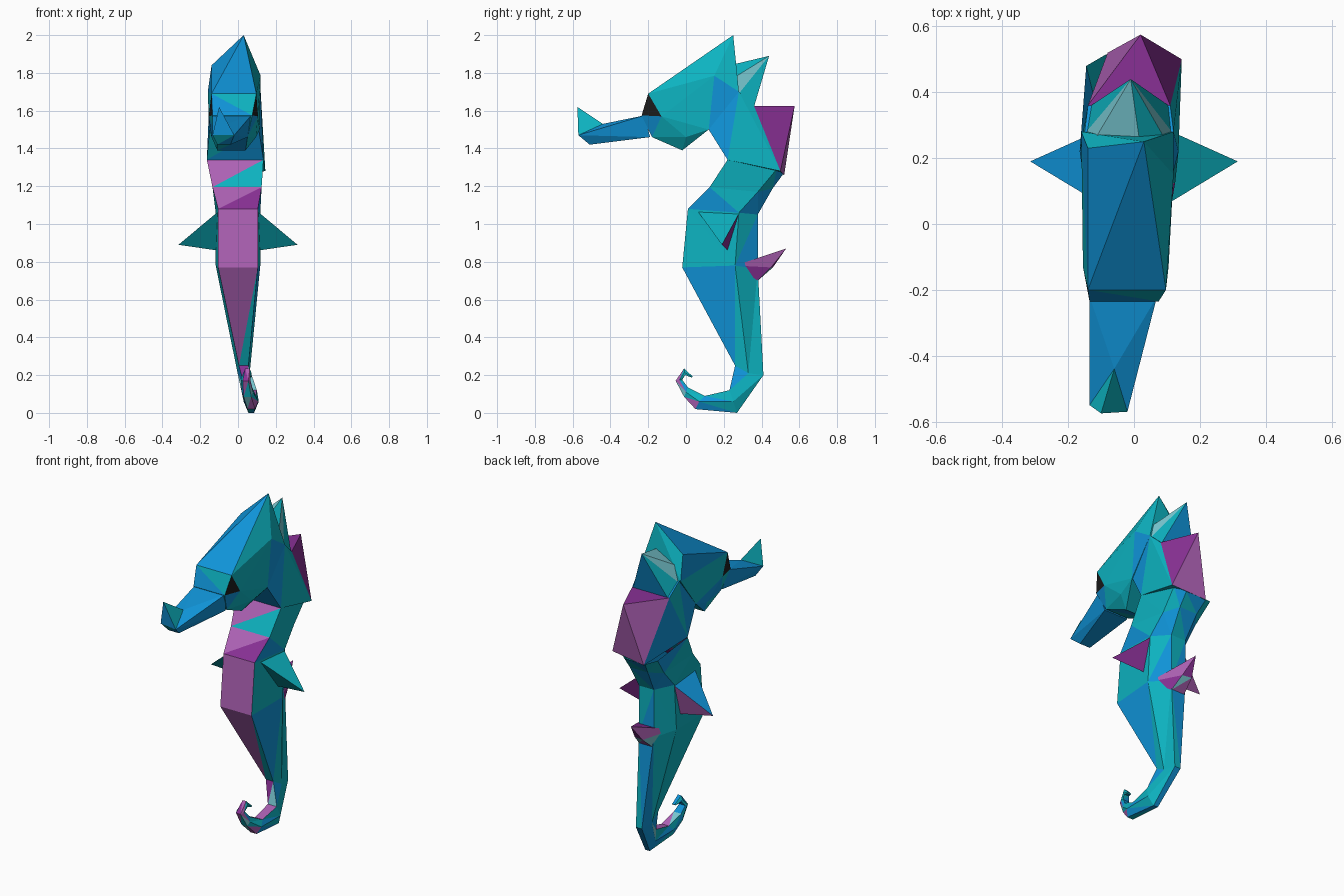
import bpy, bmesh, random
random.seed(7)

def mat(name, r, g, b):
    m = bpy.data.materials.new(name)
    m.diffuse_color = (r, g, b, 1)
    return m

PALETTE = [mat("teal", 0.004, 0.45, 0.53), mat("blue", 0.005, 0.30, 0.70),
           mat("pale_cyan", 0.19, 0.58, 0.64), mat("orchid", 0.42, 0.12, 0.46),
           mat("purple", 0.25, 0.03, 0.30), mat("black", 0.012, 0.012, 0.012)]
COOL, VIOLET, CREST = [0, 0, 1, 0, 1], [3, 4, 3, 2, 0], [2, 0, 2, 1]

def finish(bm, name, tints=None):
    """Facet the mesh, tint each facet (violet towards the back) and make the object."""
    bmesh.ops.triangulate(bm, faces=bm.faces[:])
    bmesh.ops.recalc_face_normals(bm, faces=bm.faces[:])
    for f in bm.faces:
        f.normal_update()
        rear = f.normal.y > 0.4 or f.normal.z < -0.75
        f.material_index = random.choice(tints or (VIOLET if rear else COOL))
        # eyes: the dark facet at the front of each cheek
        c = f.calc_center_median()
        if name == "head" and abs(f.normal.x) > 0.4 and c.y < -0.16 and 1.58 < c.z < 1.66:
            f.material_index = 5
    me = bpy.data.meshes.new(name)
    bm.to_mesh(me)
    bm.free()
    for m in PALETTE:
        me.materials.append(m)
    ob = bpy.data.objects.new(name, me)
    bpy.context.collection.objects.link(ob)
    return ob

def hull(name, pts, tints=None):
    bm = bmesh.new()
    for p in pts:
        bm.verts.new(p)
    bmesh.ops.convex_hull(bm, input=bm.verts[:])
    bmesh.ops.delete(bm, geom=[v for v in bm.verts if not v.link_faces], context='VERTS')
    return finish(bm, name, tints)

def pair(y, z, xl, xr):
    return [(xl, y, z), (xr, y, z)]

def loft(name, sections):
    """Six-sided sections: centre x, then (y, z, half width) for front, side, back."""
    bm = bmesh.new()
    rings = []
    for cx, (fy, fz, fw), (sy, sz, sw), (by, bz, bw) in sections:
        co = [(cx - fw, fy, fz), (cx + fw, fy, fz), (cx + sw, sy, sz),
              (cx + bw, by, bz), (cx - bw, by, bz), (cx - sw, sy, sz)]
        rings.append([bm.verts.new(c) for c in co])
    for a, b in zip(rings, rings[1:]):
        for i in range(6):
            j = (i + 1) % 6
            bm.faces.new((a[i], a[j], b[j], b[i]))
    bm.faces.new(rings[-1])
    return finish(bm, name)

# body from neck base over shoulders and waist down into the curled tail
loft("body_and_tail", [
    (-0.015, (0.22, 1.34, .15), (0.48, 1.29, .13), (0.515, 1.265, .07)),
    (-0.005, (0.125, 1.195, .13), (0.38, 1.17, .115), (0.46, 1.19, .06)),
    (0.00, (0.01, 1.08, .105), (0.28, 1.06, .118), (0.38, 1.05, .05)),
    (0.00, (-0.02, 0.77, .105), (0.26, 0.78, .118), (0.38, 0.76, .05)),
    (0.03, (0.26, 0.25, .025), (0.33, 0.21, .032), (0.41, 0.20, .02)),
    (0.07, (0.23, 0.12, .03), (0.25, 0.06, .04), (0.27, 0.00, .015)),
    (0.07, (0.10, 0.09, .025), (0.07, 0.06, .038), (0.05, 0.02, .02)),
    (0.05, (0.01, 0.135, .025), (0.00, 0.11, .03), (-0.01, 0.085, .02)),
    (0.04, (-0.02, 0.175, .02), (-0.035, 0.175, .025), (-0.055, 0.17, .015)),
    (0.05, (-0.005, 0.20, .018), (-0.008, 0.215, .02), (-0.01, 0.235, .012)),
    (0.06, (0.03, 0.187, .01), (0.032, 0.19, .012), (0.035, 0.193, .008)),
])

# neck and the violet spike on its nape
nape = [(0.145, 0.50, 1.28), (-0.08, 0.52, 1.26)] + pair(0.36, 1.625, -0.14, 0.11)
hull("neck", nape + pair(0.22, 1.34, -0.165, 0.135) + pair(0.12, 1.50, -0.15, 0.11)
     + pair(0.28, 1.70, -0.15, 0.12), [1, 0, 1, 1])
hull("nape_spike", nape + [(0.02, 0.575, 1.625)], [3, 3, 4])

# head
hull("head", [(0.03, 0.25, 2.0), (-0.14, 0.23, 1.84), (0.12, 0.15, 1.785)]
     + pair(-0.20, 1.69, -0.14, 0.097) + pair(-0.235, 1.575, -0.135, 0.075)
     + pair(-0.13, 1.57, -0.155, 0.105) + pair(-0.18, 1.46, -0.11, 0.05)
     + pair(0.0, 1.46, -0.14, 0.095) + pair(-0.02, 1.39, -0.11, 0.04)
     + pair(0.12, 1.50, -0.15, 0.115) + pair(0.28, 1.70, -0.16, 0.12), COOL)

# rear crest
hull("rear_crest", [(-0.01, 0.44, 1.89), (0.02, 0.23, 1.84)]
     + pair(0.23, 1.76, -0.135, 0.11) + pair(0.28, 1.69, -0.145, 0.115)
     + pair(0.36, 1.62, -0.13, 0.105), CREST)

# snout and flared mouth
hull("snout", pair(-0.22, 1.575, -0.135, 0.07) + pair(-0.19, 1.46, -0.11, 0.05)
     + [(-0.06, -0.44, 1.53), (-0.135, -0.55, 1.47), (-0.02, -0.57, 1.47)]
     + pair(-0.51, 1.42, -0.11, -0.04), [1, 1, 0])
hull("mouth", [(-0.10, -0.575, 1.62), (-0.135, -0.55, 1.47),
               (-0.02, -0.57, 1.47), (-0.06, -0.44, 1.53)], [0, 0, 1])

# side fins
for side, sx in (("right", 1), ("left", -1)):
    hull("side_fin_" + side, [(sx * 0.10, 0.06, 1.07), (sx * 0.115, 0.28, 1.055),
                              (sx * 0.315, 0.19, 0.89), (sx * 0.11, 0.22, 0.86)])

# back fin
hull("back_fin", pair(0.26, 0.78, -0.10, 0.11) + pair(0.38, 0.70, -0.04, 0.05)
     + [(0.0, 0.53, 0.87), (0.03, 0.45, 0.77), (-0.03, 0.46, 0.77)], [2, 4, 3])
